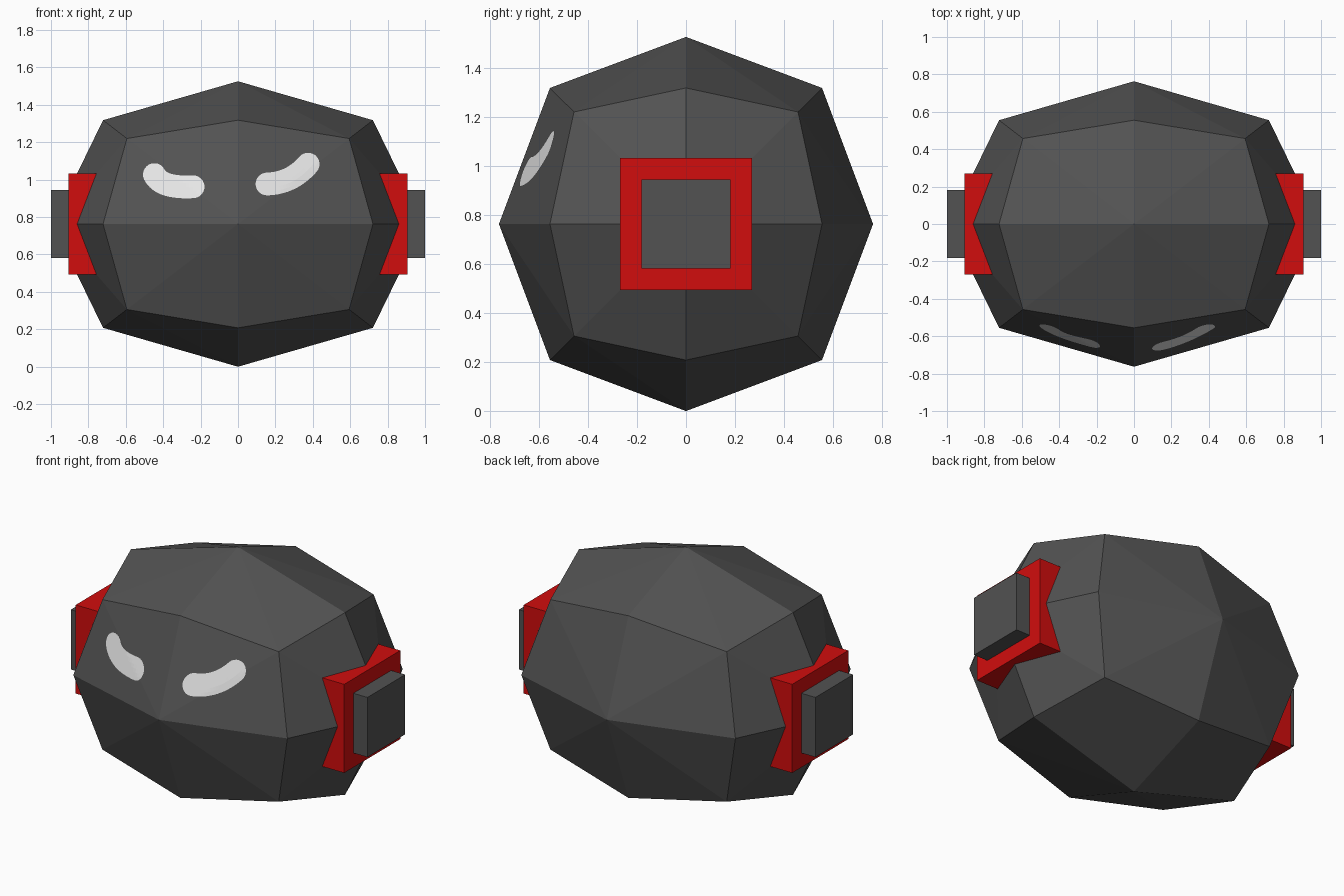
import bpy, bmesh, math
from mathutils import Vector

if "Cube" in bpy.data.objects:
    bpy.data.objects.remove(bpy.data.objects["Cube"])

ZC = 0.763          # height of the head centre
STRETCH = 1.3       # head is wider along x
R = {1: 0.763, 2: 0.555, 3: 0.457}   # face centre, edge middle, corner


def material(name, rgb):
    m = bpy.data.materials.new(name)
    m.diffuse_color = (*rgb, 1)
    m.use_nodes = True
    m.node_tree.nodes["Principled BSDF"].inputs["Base Color"].default_value = m.diffuse_color
    return m


grey = material("dark grey", (0.085, 0.085, 0.085))
red = material("red", (0.64, 0.004, 0.004))
white = material("white", (0.95, 0.95, 0.95))


def finish(name, bm, mat):
    me = bpy.data.meshes.new(name)
    bm.to_mesh(me)
    bm.free()
    me.materials.append(mat)
    ob = bpy.data.objects.new(name, me)
    bpy.context.collection.objects.link(ob)
    return ob


# head: faceted ball made from a once-subdivided cube
bm = bmesh.new()
for x in (-1, 0, 1):
    for y in (-1, 0, 1):
        for z in (-1, 0, 1):
            n = abs(x) + abs(y) + abs(z)
            if n:
                bm.verts.new((x * R[n] * STRETCH, y * R[n], z * R[n] + ZC))
bmesh.ops.convex_hull(bm, input=bm.verts[:])
bmesh.ops.recalc_face_normals(bm, faces=bm.faces[:])
finish("head", bm, grey)


# ear blocks on both sides
def block(name, x0, x1, half, side, mat):
    bm = bmesh.new()
    bmesh.ops.create_cube(bm, size=1)
    for v in bm.verts:
        v.co = (side * (x0 + x1) / 2 + v.co.x * (x1 - x0),
                v.co.y * 2 * half, ZC + v.co.z * 2 * half)
    finish(name, bm, mat)


for side, label in ((-1, "left"), (1, "right")):
    block(label + "_ear_pad", 0.752, 0.905, 0.27, side, red)
    block(label + "_ear_cap", 0.86, 1.0, 0.182, side, grey)


# eyes: curved rounded strips laid on the front facets
def front_y(x, z):
    u, v = abs(x) / STRETCH, abs(z - ZC)
    a = (R[2] - R[1]) / R[2]
    b = (R[3] - R[1]) / R[3] - a
    return R[1] + a * max(u, v) + b * min(u, v)


def eye(name, p0, p1, p2, r=0.061):
    p0, p1, p2 = Vector(p0), Vector(p1), Vector(p2)
    rows = []                                   # centre, direction, half width
    d0, d2 = (p1 - p0).normalized(), (p2 - p1).normalized()
    caps = [math.radians(a) for a in (88, 75, 60, 45, 30, 15)]
    for a in caps:
        rows.append((p0 - d0 * r * math.sin(a), d0, r * math.cos(a)))
    for i in range(17):
        t = i / 16
        c = p0 * (1 - t) ** 2 + p1 * 2 * t * (1 - t) + p2 * t * t
        rows.append((c, ((p1 - p0) * (1 - t) + (p2 - p1) * t).normalized(), r))
    for a in reversed(caps):
        rows.append((p2 + d2 * r * math.sin(a), d2, r * math.cos(a)))
    bm = bmesh.new()
    last = None
    for c, d, w in rows:
        cur = []
        for k in range(-3, 4):
            x, z = c + Vector((-d.y, d.x)) * w * k / 3
            cur.append(bm.verts.new((x, -front_y(x, z) - 0.005, z)))
        if last:
            for i in range(6):
                bm.faces.new((last[i], cur[i], cur[i + 1], last[i + 1]))
        last = cur
    bm.normal_update()
    for f in bm.faces:
        if f.normal.y > 0:
            f.normal_flip()
    finish(name, bm, white)


eye("left_eye", (-0.447, 1.027), (-0.41, 0.953), (-0.24, 0.962))
eye("right_eye", (0.155, 0.977), (0.285, 0.98), (0.375, 1.083))
